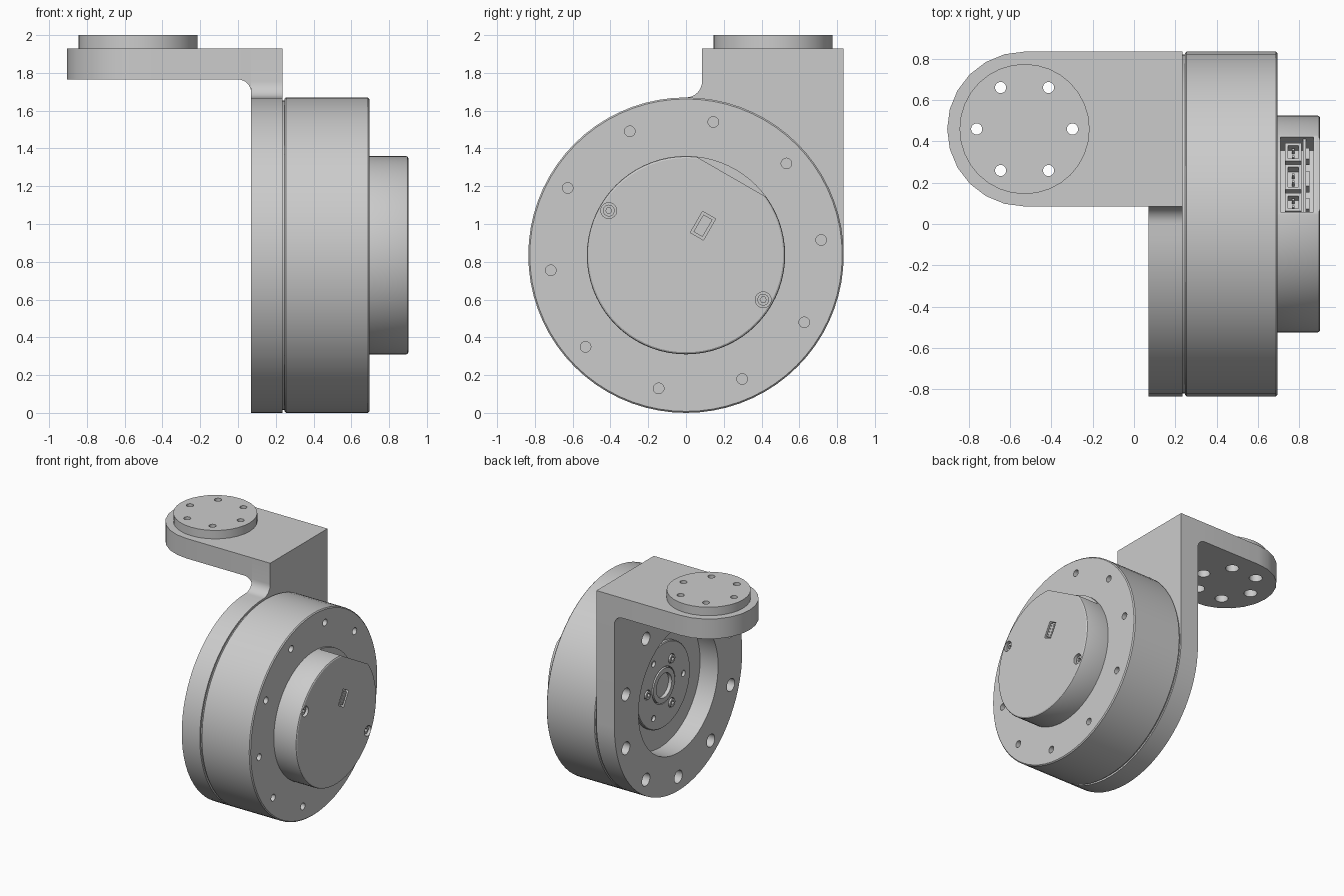
import bpy, bmesh
from math import sin, cos, pi, radians
from mathutils import Vector, Matrix

cube = bpy.data.objects.get("Cube")
if cube:
    bpy.data.objects.remove(cube, do_unlink=True)

grey = bpy.data.materials.new("machined_grey")
grey.use_nodes = True
grey.diffuse_color = (0.6, 0.6, 0.6, 1)
for node in grey.node_tree.nodes:
    if node.type == 'BSDF_PRINCIPLED':
        node.inputs["Base Color"].default_value = grey.diffuse_color

R = 0.835            # body radius, also the height of the main axis
HUB = (0, R)         # main axis in y, z
PIVOT = (-0.53, 0.46)  # upper axis in x, y


def place(axis, d, u, v):
    return {'x': (d, u, v), 'y': (u, d, v), 'z': (u, v, d)}[axis]


def finish(name, bm):
    bmesh.ops.recalc_face_normals(bm, faces=bm.faces)
    mesh = bpy.data.meshes.new(name)
    bm.to_mesh(mesh)
    bm.free()
    mesh.materials.append(grey)
    ob = bpy.data.objects.new(name, mesh)
    bpy.context.collection.objects.link(ob)
    return ob


def loft(name, rings):
    """Skin a row of equal point rings and cap both ends."""
    bm = bmesh.new()
    rows = [[bm.verts.new(p) for p in ring] for ring in rings]
    n = len(rows[0])
    for a, b in zip(rows, rows[1:]):
        for i in range(n):
            j = (i + 1) % n
            bm.faces.new((a[i], a[j], b[j], b[i]))
    bm.faces.new(rows[0])
    bm.faces.new(rows[-1])
    return finish(name, bm)


def arc(c, r, start, end, n):
    return [(c[0] + r * cos(radians(start + (end - start) * i / n)),
             c[1] + r * sin(radians(start + (end - start) * i / n))) for i in range(n + 1)]


def prism(name, outline, axis, a, b):
    return loft(name, [[place(axis, d, u, v) for u, v in outline] for d in (a, b)])


def turned(name, profile, c=HUB, axis='x', n=64):
    """Turn a profile of (distance along axis, radius)."""
    return loft(name, [[place(axis, d, u, v) for u, v in arc(c, r, 0, 360, n)[:-1]]
                       for d, r in profile])


def rod(a, b, r, c=HUB, axis='x', n=24, name="cutter"):
    return turned(name, [(a, r), (b, r)], c, axis, n)


def box(name, centre, size, tilt=0):
    bm = bmesh.new()
    bmesh.ops.create_cube(bm, size=1, matrix=Matrix.Translation(centre)
                          @ Matrix.Rotation(radians(tilt), 4, 'X') @ Matrix.Diagonal((*size, 1)))
    return finish(name, bm)


def circle_spots(c, r, start, count):
    return arc(c, r, start, start + 360, count)[:-1]


def cut(ob, cutters):
    for c in cutters:
        c.hide_render = True
        mod = ob.modifiers.new("cut", 'BOOLEAN')
        mod.operation = 'DIFFERENCE'
        mod.solver = 'EXACT'
        mod.object = c
        bpy.context.view_layer.objects.active = ob
        bpy.ops.object.modifier_apply(modifier=mod.name)
        bpy.data.objects.remove(c, do_unlink=True)


# Bracket: round plate running up into a column
outline = arc(HUB, R, 0, -270, 54) + arc((0, 1.755), 0.085, -90, 0, 8)[1:]
outline += [(0.085, 1.93), (R, 1.93)]
plate = prism("bracket_plate", outline, 'x', 0.07, 0.235)
cut(plate, [rod(0, 0.3, 0.52, n=64)]
    + [rod(0, 0.3, 0.052, p) for p in circle_spots(HUB, 0.72, 18, 10)])

# Bracket: horizontal arm with round end, and the fillet below it
arm = prism("bracket_arm", arc(PIVOT, 0.375, 90, 270, 12) + [(0.07, 0.085), (0.07, R)],
            'z', 1.765, 1.93)
cut(arm, [rod(1.7, 2, 0.05, p, 'z') for p in circle_spots(PIVOT, 0.232, 0, 6)])
prism("arm_fillet", [(0.07, 1.765)] + arc((0, 1.695), 0.07, 0, 90, 8), 'y', 0.085, R)

# Mounting disc on the arm
disc = turned("mounting_disc", [(1.93, 0.315), (2.0, 0.315)], PIVOT, 'z', 32)
cut(disc, [rod(1.9, 2.1, 0.027, p, 'z') for p in circle_spots(PIVOT, 0.232, 0, 6)])

# Motor body with chamfered rims and a narrow neck against the bracket
body = turned("motor_body", [(0.235, 0.82), (0.247, 0.82), (0.247, 0.828), (0.254, R),
                             (0.687, R), (0.695, 0.827)], n=72)
cut(body, [rod(0.6, 0.8, 0.028, p) for p in circle_spots(HUB, 0.72, 6.4, 10)])

# Output flange inside the bracket bore
flange = turned("output_flange", [(0.24, 0.35), (0.212, 0.35), (0.206, 0.344)])
cut(flange, [rod(0.1, 0.23, 0.15, n=48)]
    + [rod(0.1, 0.23, 0.04, p) for p in circle_spots(HUB, 0.21, 0, 3)]
    + [rod(0.1, 0.23, 0.025, p) for p in circle_spots(HUB, 0.26, 60, 3)])
ring = turned("output_ring", [(0.24, 0.14), (0.2, 0.14)], n=48)
cut(ring, [rod(0.1, 0.3, 0.1, n=48)])
for p in circle_spots(HUB, 0.21, 0, 3):
    screw = rod(0.235, 0.195, 0.034, p, name="flange_screw")
    cut(screw, [rod(0.1, 0.215, 0.018, p, n=6)])

# Rear cover with one flat side, a connector window and recesses
TILT = -30
out = Vector((0, 0.5, cos(radians(30))))
along = Vector((0, out.z, -out.y))
hub = Vector((0, 0, R))


def on_flat(x, t, h):
    return Vector((x, 0, 0)) + hub + along * t + out * h


cover = turned("rear_cover", [(0.695, 0.525), (0.89, 0.525), (0.897, 0.522), (0.902, 0.514)], n=72)
screw_spots = circle_spots(HUB, 0.472, 150, 2)
cut(cover, [box("cutter", on_flat(0.86, 0, 0.579), (0.3, 1, 0.2), TILT),
            box("cutter", on_flat(0.79, 0, 0.45), (0.16, 0.42, 0.2), TILT),
            box("cutter", on_flat(0.9, 0, 0.18), (0.05, 0.08, 0.13), TILT)]
    + [rod(0.85, 1, 0.042, p) for p in screw_spots])

for p in screw_spots:
    screw = rod(0.84, 0.885, 0.031, p, name="cover_screw")
    cut(screw, [rod(0.86, 1, 0.016, p, n=6)])

# Socket in the rear face, with two rows of pins
box("rear_socket", on_flat(0.885, 0, 0.18), (0.025, 0.055, 0.105), TILT)
for t in (-0.014, 0.014):
    for k in range(4):
        box("socket_pin", on_flat(0.898, t, 0.144 + 0.024 * k), (0.008, 0.01, 0.01), TILT)

# Circuit board and connectors behind the window
box("circuit_board", on_flat(0.825, 0, 0.4), (0.014, 0.42, 0.12), TILT)
for t, w in ((-0.14, 0.1), (0, 0.14), (0.14, 0.1)):
    shell = box("board_connector", on_flat(0.772, t, 0.41), (0.08, w, 0.09), TILT)
    cut(shell, [box("cutter", on_flat(0.772, t, 0.45), (0.05, w - 0.03, 0.08), TILT)])
    for s in (-0.02, 0.02):
        box("connector_pin", on_flat(0.772, t + s, 0.42), (0.012, 0.012, 0.05), TILT)
    box("board_chip", on_flat(0.84, t, 0.41), (0.018, w * 0.6, 0.06), TILT)

# Smooth the curved walls and keep the edges crisp
bpy.ops.object.select_all(action='DESELECT')
for ob in bpy.context.scene.objects:
    if ob.type == 'MESH' and grey.name in ob.data.materials:
        ob.select_set(True)
        bpy.context.view_layer.objects.active = ob
bpy.ops.object.shade_smooth_by_angle(angle=radians(30))
